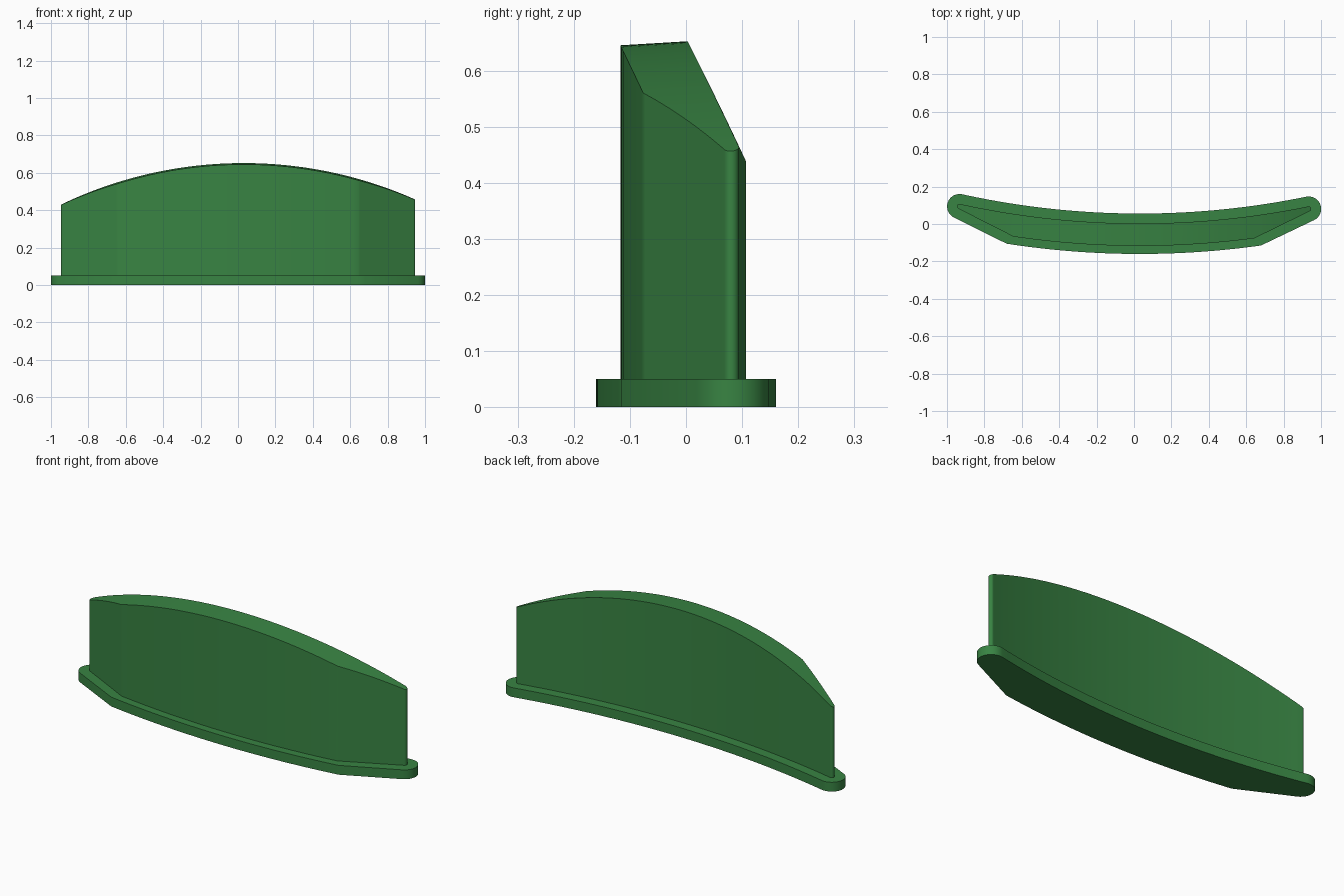
import bpy, bmesh
from math import sqrt, sin, cos, atan2, acos, pi
from mathutils import Matrix, Vector

cube = bpy.data.objects.get("Cube")
if cube:
    bpy.data.objects.remove(cube)

green = bpy.data.materials.new("green")
green.use_nodes = True
colour = (0.04, 0.23, 0.056, 1)
green.diffuse_color = colour
green.node_tree.nodes["Principled BSDF"].inputs["Base Color"].default_value = colour

ARC_Y = 4.493                  # shared centre of the front and back arcs
TIP_X, TIP_ARC = 0.9335, 4.5035
TWIST = Matrix.Rotation(-0.007, 3, 'Z')


def outline(tip_r, front_y, corner_x):
    """Crescent with rounded tips: the right half, then its mirror."""
    tip = Vector((TIP_X, ARC_Y - sqrt(TIP_ARC**2 - TIP_X**2)))
    inward = Vector((0, ARC_Y)) - tip
    back_r, front_r = TIP_ARC - tip_r, ARC_Y - front_y
    end = atan2(TIP_X, inward.y)
    half = [(back_r * sin(end * i / 24), ARC_Y - back_r * cos(end * i / 24)) for i in range(24)]
    # Rounded tip, ending tangent to the straight front flank
    corner = Vector((corner_x, ARC_Y - sqrt(front_r**2 - corner_x**2)))
    flank = tip - corner
    a0 = atan2(inward.y, inward.x)
    a1 = atan2(flank.y, flank.x) - pi + acos(tip_r / flank.length)
    for i in range(17):
        a = a0 + (a1 - a0) * i / 16
        half.append((tip.x + tip_r * cos(a), tip.y + tip_r * sin(a)))
    # Front arc back to the middle
    end = atan2(corner_x, ARC_Y - corner.y)
    half += [(front_r * sin(end * i / 18), ARC_Y - front_r * cos(end * i / 18)) for i in range(18, -1, -1)]
    return half + [(-x, y) for x, y in half[-2:0:-1]]


def prism(points, z0, z1):
    bm = bmesh.new()
    face = bm.faces.new([bm.verts.new(TWIST @ Vector((x, y, z0))) for x, y in points])
    top = bmesh.ops.extrude_face_region(bm, geom=[face])["geom"]
    bmesh.ops.translate(bm, vec=(0, 0, z1 - z0), verts=[v for v in top if isinstance(v, bmesh.types.BMVert)])
    bmesh.ops.recalc_face_normals(bm, faces=bm.faces)
    return bm


def finish(bm, name):
    mesh = bpy.data.meshes.new(name)
    bmesh.ops.recalc_face_normals(bm, faces=bm.faces)
    bm.to_mesh(mesh)
    bm.free()
    mesh.materials.append(green)
    obj = bpy.data.objects.new(name, mesh)
    bpy.context.collection.objects.link(obj)
    bpy.ops.object.select_all(action='DESELECT')
    bpy.context.view_layer.objects.active = obj
    obj.select_set(True)
    bpy.ops.object.shade_smooth_by_angle(angle=0.4)


# Base plate
finish(prism(outline(0.0665, -0.16, 0.68), 0, 0.05), "base_plate")

# Upright body, sliced so its top can follow an arch
body = prism(outline(0.0135, -0.117, 0.645), 0.05, 1)
for i in range(-30, 31):
    bmesh.ops.bisect_plane(body, geom=body.verts[:] + body.edges[:] + body.faces[:],
                           plane_co=(i * 0.031, 0, 0), plane_no=(1, 0, 0))
ARCH_R = 2.2
for v in body.verts:
    if v.co.z > 0.5:
        v.co.z = 0.652 - ARCH_R + sqrt(ARCH_R**2 - (v.co.x - 0.03)**2) + 0.06 * v.co.y
finish(body, "arched_body")
